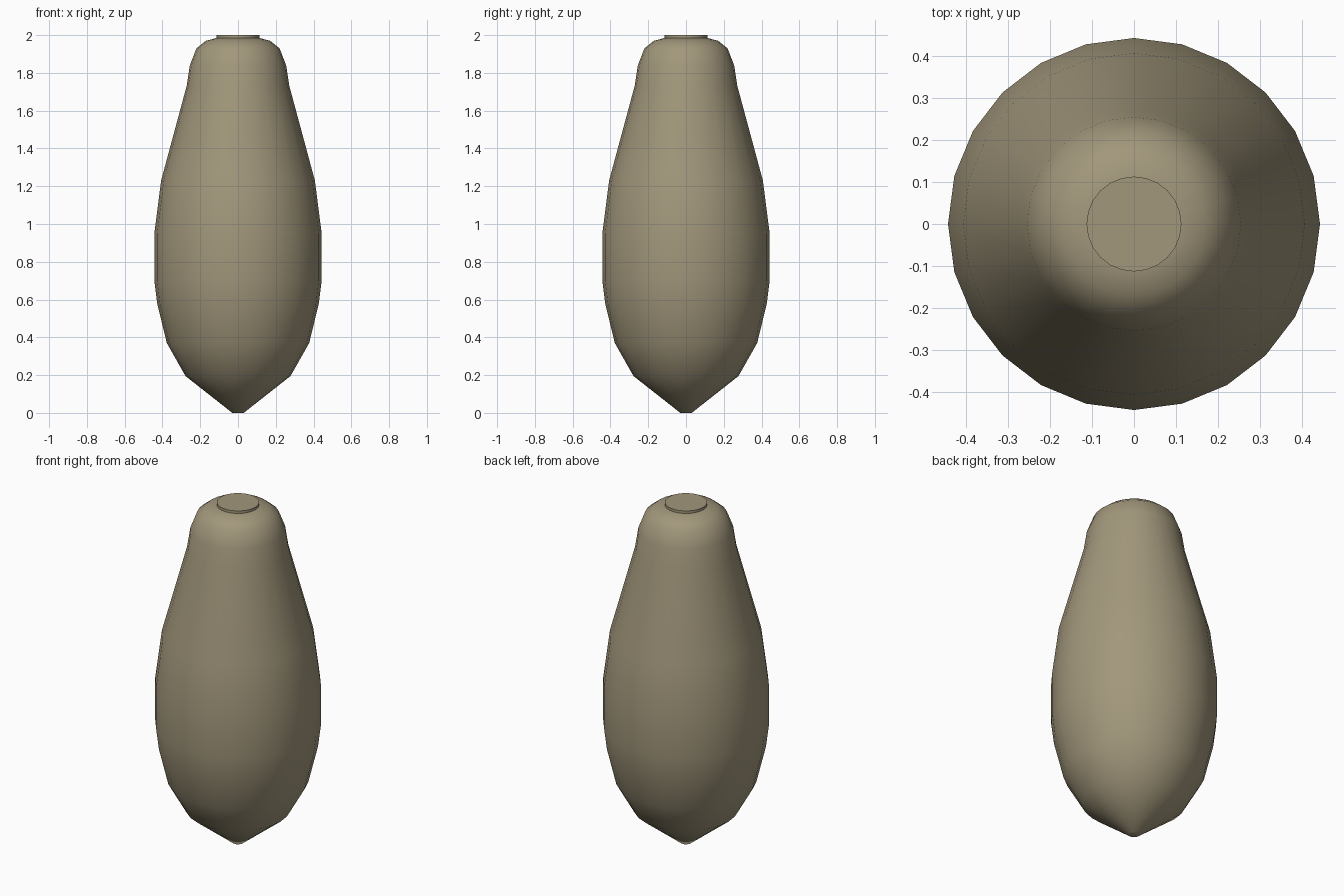
import bpy, bmesh, math

default = bpy.data.objects.get("Cube")
if default:
    bpy.data.objects.remove(default, do_unlink=True)

SIDES = 24

# One flat khaki colour
khaki = bpy.data.materials.new("khaki")
khaki.use_nodes = True
colour = (0.36, 0.31, 0.2, 1)
khaki.diffuse_color = colour
khaki.node_tree.nodes["Principled BSDF"].inputs["Base Color"].default_value = colour


def lathe(name, profile, angle):
    """Revolve (radius, height) points around z; ends on the axis close the shape."""
    bm = bmesh.new()
    verts = [bm.verts.new((r, 0, z)) for r, z in profile]
    edges = [bm.edges.new(pair) for pair in zip(verts, verts[1:])]
    bmesh.ops.spin(bm, geom=verts + edges, cent=(0, 0, 0), axis=(0, 0, 1),
                   angle=math.tau, steps=SIDES, use_merge=False)
    bmesh.ops.remove_doubles(bm, verts=bm.verts, dist=0.0005)
    bmesh.ops.recalc_face_normals(bm, faces=bm.faces)
    mesh = bpy.data.meshes.new(name)
    bm.to_mesh(mesh)
    bm.free()
    mesh.materials.append(khaki)
    obj = bpy.data.objects.new(name, mesh)
    bpy.context.collection.objects.link(obj)
    bpy.ops.object.select_all(action='DESELECT')
    obj.select_set(True)
    bpy.context.view_layer.objects.active = obj
    bpy.ops.object.shade_smooth_by_angle(angle=math.radians(angle))
    return obj


# Bulging body with a pointed base and rounded shoulder
lathe("body", [(0, 0), (0.03, 0), (0.278, 0.195), (0.377, 0.37), (0.428, 0.58),
               (0.443, 0.7), (0.443, 0.95), (0.407, 1.23), (0.272, 1.73),
               (0.255, 1.84), (0.22, 1.93), (0.17, 1.97), (0.112, 1.985),
               (0, 1.985)], 42)

# Thin flat disc on top
lathe("top_cap", [(0, 1.98), (0.113, 1.98), (0.113, 2), (0, 2)], 30)
